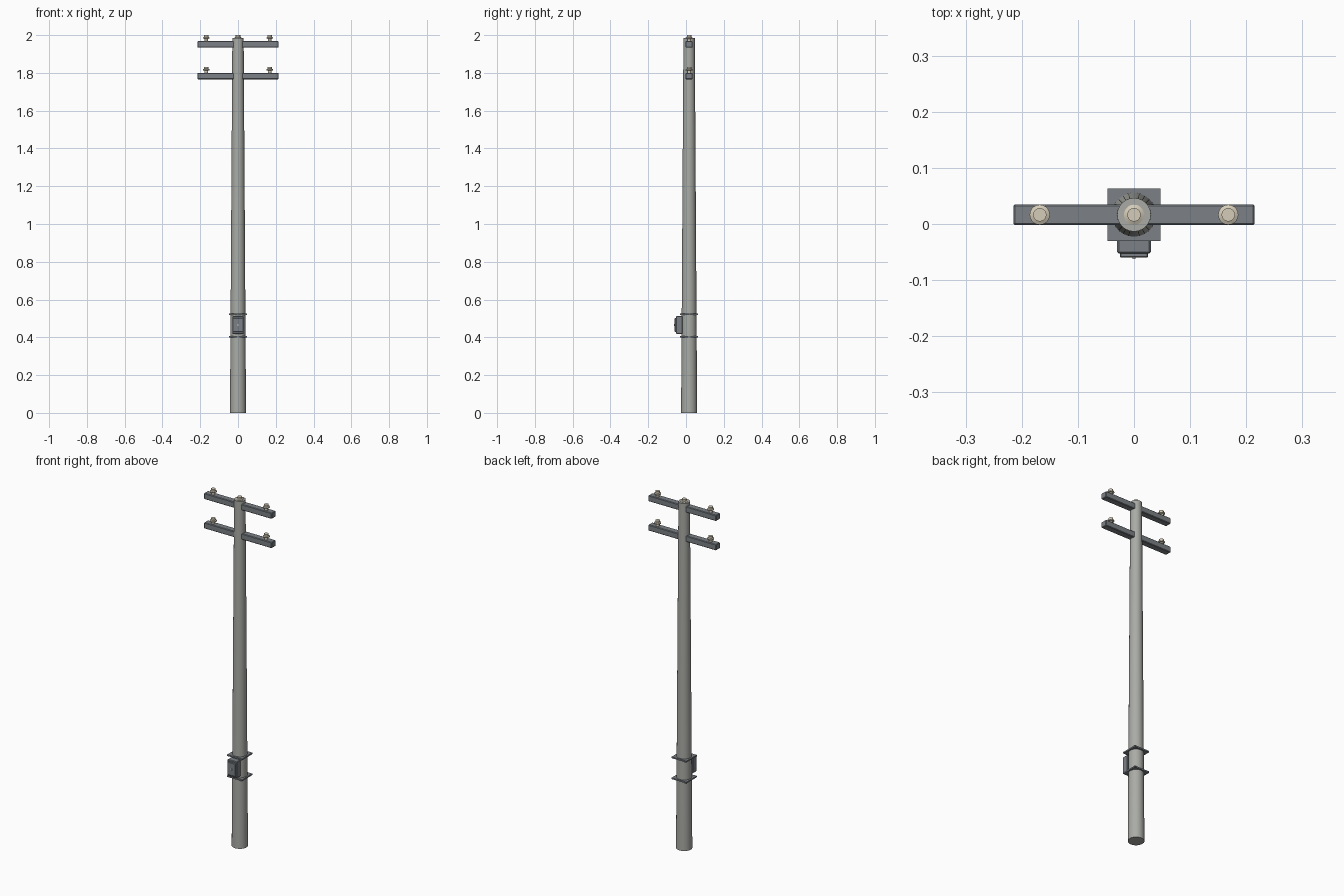
import bpy, bmesh, math

if "Cube" in bpy.data.objects:
    bpy.data.objects.remove(bpy.data.objects["Cube"])

CY = 0.0165  # pole axis offset in y


def material(name, rgb):
    m = bpy.data.materials.new(name)
    m.diffuse_color = (*rgb, 1)
    m.use_nodes = True
    m.node_tree.nodes["Principled BSDF"].inputs["Base Color"].default_value = m.diffuse_color
    return m


concrete = material("concrete", (0.40, 0.41, 0.38))
steel = material("steel", (0.20, 0.22, 0.24))
ceramic = material("ceramic", (0.66, 0.60, 0.48))


def finish(bm, name, mat, smooth=False):
    bmesh.ops.recalc_face_normals(bm, faces=bm.faces)
    me = bpy.data.meshes.new(name)
    bm.to_mesh(me)
    bm.free()
    me.materials.append(mat)
    ob = bpy.data.objects.new(name, me)
    bpy.context.collection.objects.link(ob)
    if smooth:
        bpy.ops.object.select_all(action='DESELECT')
        ob.select_set(True)
        bpy.context.view_layer.objects.active = ob
        bpy.ops.object.shade_smooth_by_angle(angle=math.radians(35))
    return ob


def box(name, lo, hi, mat, bevel=0.0):
    bm = bmesh.new()
    bmesh.ops.create_cube(bm, size=1)
    for v in bm.verts:
        v.co = [(a + b) / 2 + c * (b - a) for a, b, c in zip(lo, hi, v.co)]
    if bevel:
        bmesh.ops.bevel(bm, geom=bm.edges[:], offset=bevel, segments=1,
                        affect='EDGES', profile=0.5)
    return finish(bm, name, mat)


def lathe(name, profile, centre, mat, sides=24):
    """Closed turned solid from (radius, height) points, bottom to top."""
    bm = bmesh.new()
    rings = []
    for r, z in profile:
        rings.append([bm.verts.new((centre[0] + r * math.cos(2 * math.pi * i / sides),
                                    centre[1] + r * math.sin(2 * math.pi * i / sides),
                                    centre[2] + z)) for i in range(sides)])
    for a, b in zip(rings, rings[1:]):
        for i in range(sides):
            j = (i + 1) % sides
            bm.faces.new((a[i], a[j], b[j], b[i]))
    bm.faces.new(rings[0][::-1])
    bm.faces.new(rings[-1])
    return finish(bm, name, mat, smooth=True)


# Tapered pole
lathe("pole", [(0.0425, 0), (0.030, 1.985)], (0, CY, 0), concrete)

# Crossarms with pin insulators
insulator = [(0.010, -0.002), (0.010, 0.012), (0.018, 0.014), (0.018, 0.019),
             (0.012, 0.022), (0.012, 0.032)]
for level, top in (("lower", 1.80), ("upper", 1.968)):
    box(f"{level}_crossarm", (-0.215, CY - 0.0185, top - 0.034),
        (0.215, CY + 0.0185, top), steel, 0.003)
    for side, x in (("left", -0.168), ("middle", 0), ("right", 0.168)):
        if level == "lower" and side == "middle":
            continue
        lathe(f"{level}_{side}_insulator", insulator, (x, CY, top), ceramic, 20)

# Square clamp plates around the pole
for level, z in (("lower", 0.402), ("upper", 0.522)):
    box(f"{level}_clamp_plate", (-0.047, CY - 0.047, z - 0.004),
        (0.047, CY + 0.047, z + 0.004), steel)

# Control box with raised door and latch
box("control_box", (-0.030, -0.053, 0.418), (0.030, -0.018, 0.512), steel, 0.003)
box("box_door", (-0.025, -0.060, 0.428), (0.025, -0.050, 0.502), steel, 0.002)
box("door_latch", (-0.003, -0.0625, 0.461), (0.003, -0.058, 0.470), ceramic)
